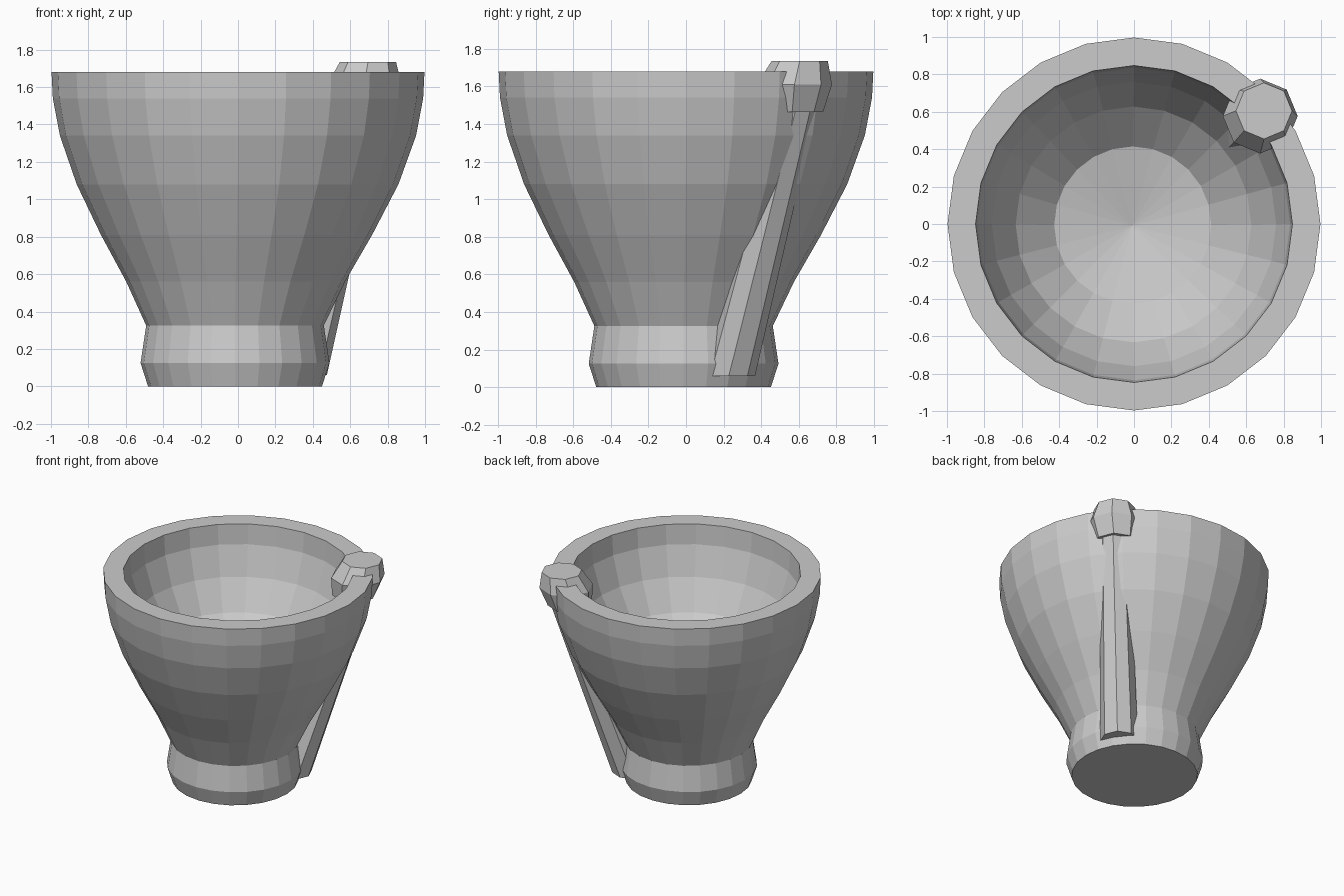
import bpy, bmesh
from math import cos, sin, pi

if "Cube" in bpy.data.objects:
    bpy.data.objects.remove(bpy.data.objects["Cube"])


def loft(name, rings, sides, tip_last=None):
    """Skin horizontal rings (cx, cy, z, radius); ends get a flat cap or a fan to a tip."""
    bm = bmesh.new()
    loops = []
    for cx, cy, z, r in rings:
        loops.append([bm.verts.new((cx + r * cos(2 * pi * i / sides),
                                    cy + r * sin(2 * pi * i / sides), z))
                      for i in range(sides)])
    for a, b in zip(loops, loops[1:]):
        for i in range(sides):
            j = (i + 1) % sides
            bm.faces.new((a[i], a[j], b[j], b[i]))
    bm.faces.new(loops[0])
    if tip_last is None:
        bm.faces.new(loops[-1])
    else:
        v = bm.verts.new(tip_last)
        for i in range(sides):
            bm.faces.new((loops[-1][i], loops[-1][(i + 1) % sides], v))
    bmesh.ops.recalc_face_normals(bm, faces=bm.faces)
    mesh = bpy.data.meshes.new(name)
    bm.to_mesh(mesh)
    bm.free()
    obj = bpy.data.objects.new(name, mesh)
    bpy.context.collection.objects.link(obj)
    return obj


# Mortar bowl: outer wall up, rim, then inner wall down to a shallow floor
outer = [(0, .465), (.125, .505), (.325, .475), (.56, .585), (.81, .725),
         (1.08, .86), (1.34, .952), (1.54, .99), (1.68, .997)]
inner = [(1.68, .847), (1.52, .835), (1.29, .76), (1.06, .63), (.86, .42)]
rings = []
for z, r in outer + inner:
    shift = -.016 * min(1, max(0, (1.2 - z) / .8))   # foot sits slightly off-centre
    rings.append((shift, shift * .8, z, r))
loft("mortar_bowl", rings, 24, tip_last=(-.01, -.01, .77))

# Pestle shaft: leaning eight-sided rod that thins toward the knob
loft("pestle_shaft", [(.335, .228, .06, .14), (.685, .59, 1.5, .11)], 8)

# Pestle head: faceted octagonal knob
loft("pestle_head", [(.65, .565, 1.465, .165), (.675, .577, 1.61, .2),
                     (.695, .605, 1.735, .15)], 8)
